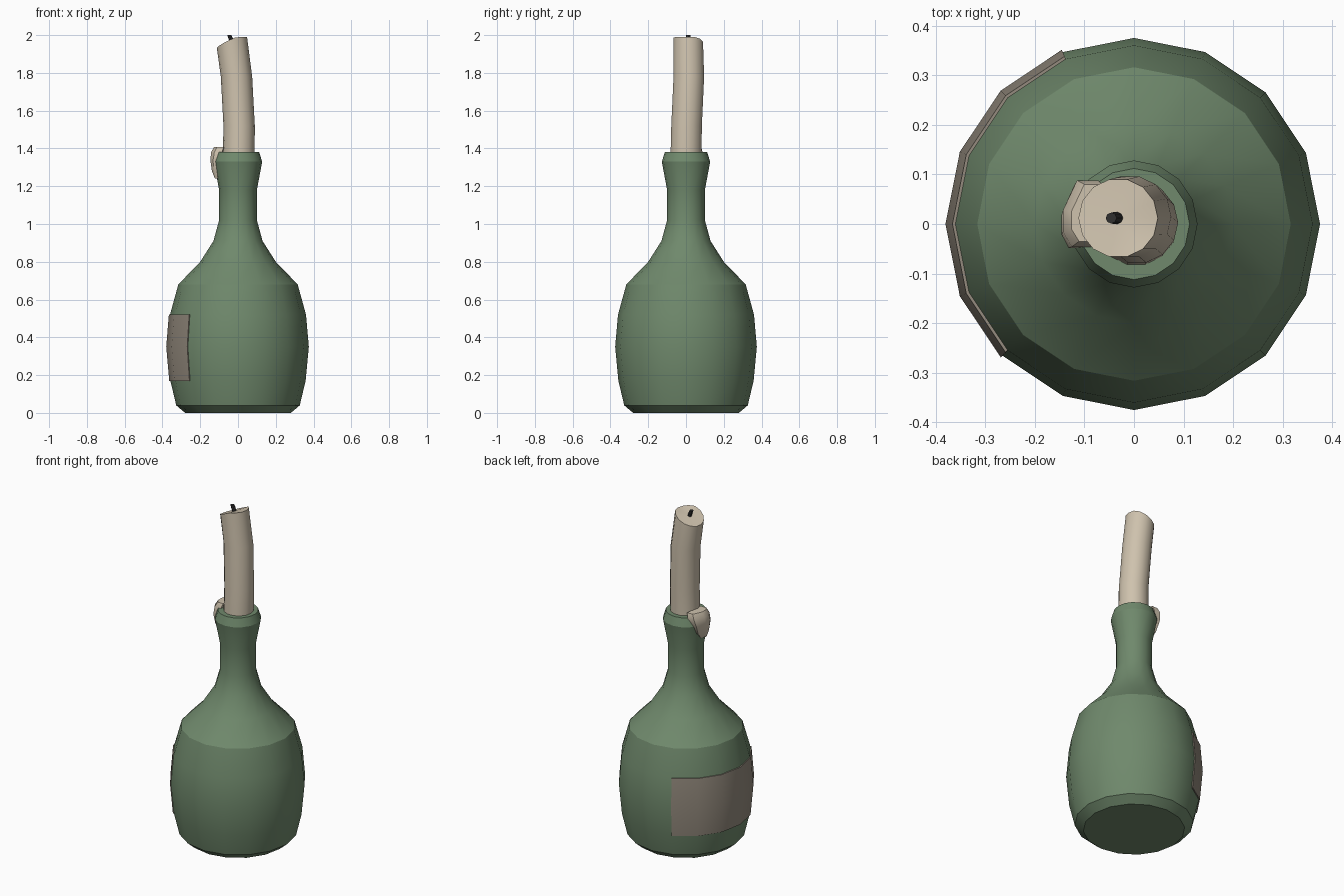
import bpy, bmesh
from math import cos, sin, pi, radians

if "Cube" in bpy.data.objects:
    bpy.data.objects.remove(bpy.data.objects["Cube"])


def material(name, rgb):
    m = bpy.data.materials.new(name)
    m.diffuse_color = (*rgb, 1)
    m.use_nodes = True
    m.node_tree.nodes["Principled BSDF"].inputs["Base Color"].default_value = m.diffuse_color
    return m


GREEN = material("green_glass", (0.16, 0.25, 0.15))
WAX = material("wax", (0.62, 0.54, 0.42))
PAPER = material("paper", (0.30, 0.26, 0.21))
DARK = material("wick_black", (0.03, 0.03, 0.03))


def loft(name, rings, mat, angle, tip=None):
    """Skin closed rings of points, cap both ends (optional fan point on top)."""
    bm = bmesh.new()
    vs = [[bm.verts.new(p) for p in ring] for ring in rings]
    n = len(vs[0])
    for a, b in zip(vs, vs[1:]):
        for i in range(n):
            j = (i + 1) % n
            bm.faces.new((a[i], a[j], b[j], b[i]))
    bm.faces.new(vs[0][::-1])
    if tip:
        c = bm.verts.new(tip)
        for i in range(n):
            bm.faces.new((vs[-1][i], vs[-1][(i + 1) % n], c))
    else:
        bm.faces.new(vs[-1])
    bmesh.ops.recalc_face_normals(bm, faces=bm.faces)
    me = bpy.data.meshes.new(name)
    bm.to_mesh(me)
    bm.free()
    ob = bpy.data.objects.new(name, me)
    bpy.context.collection.objects.link(ob)
    me.materials.append(mat)
    bpy.ops.object.select_all(action='DESELECT')
    ob.select_set(True)
    bpy.context.view_layer.objects.active = ob
    bpy.ops.object.shade_smooth_by_angle(angle=radians(angle))
    return ob


def circle(r, z, n, cx=0, cy=0):
    return [(cx + r * cos(2 * pi * i / n), cy + r * sin(2 * pi * i / n), z)
            for i in range(n)]


# bottle: 16-sided lathe profile (radius, height)
profile = [(0.28, 0), (0.327, 0.04), (0.358, 0.17), (0.375, 0.35), (0.36, 0.52),
           (0.316, 0.68), (0.2, 0.8), (0.13, 0.91), (0.1, 1.02), (0.1, 1.18),
           (0.128, 1.33), (0.112, 1.38)]
loft("bottle", [circle(r, z, 16) for r, z in profile], GREEN, 26)

# label: thin curved strip wrapped on the left of the body
section = [(0.35, 0.17), (0.364, 0.17), (0.38, 0.35), (0.366, 0.52),
           (0.352, 0.52), (0.367, 0.35)]
loft("label", [[(r * cos(a), r * sin(a), z) for r, z in section]
               for a in (radians(112.5 + 22.5 * k) for k in range(6))], PAPER, 30)

# candle: leaning column with a slanted top
spine = [(0.004, 0, 0.084, 1.36), (0.006, 0.003, 0.083, 1.52), (-0.008, 0.015, 0.083, 1.78)]
rings = [circle(r, z, 14, x, y) for x, y, r, z in spine]
top = [(x, y, min(1.99, 1.968 + 0.45 * (x + 0.032) - 0.15 * (y - 0.012)))
       for x, y, _ in circle(0.08, 0, 14, -0.032, 0.012)]
loft("candle", rings + [top], WAX, 35, tip=(-0.032, 0.012, 1.965))

# wick: short tilted stub
loft("wick", [circle(0.012, 1.95, 8, -0.028, 0.012), circle(0.012, 1.985, 8, -0.04, 0.012),
              circle(0.011, 2.0, 8, -0.046, 0.012)], DARK, 40)

# wax drip over the lip: tapering stack (inner x, outer x, y min, y max, z)
drip = [(-0.108, -0.122, -0.024, 0.012, 1.24), (-0.1, -0.138, -0.038, 0.05, 1.28),
        (-0.1, -0.146, -0.048, 0.075, 1.335), (-0.085, -0.143, -0.046, 0.088, 1.38),
        (-0.075, -0.126, -0.035, 0.08, 1.408)]
loft("wax_drip", [[(xi, y0, z), (xi + 0.012, y1, z), (xi * .35 + xo * .65 + 0.008, y1, z),
                   (xo, y0 * .3 + y1 * .7 - 0.02, z), (xo, y0 * .7 + y1 * .3 - 0.01, z),
                   (xi * .3 + xo * .7, y0, z)] for xi, xo, y0, y1, z in drip], WAX, 50)
